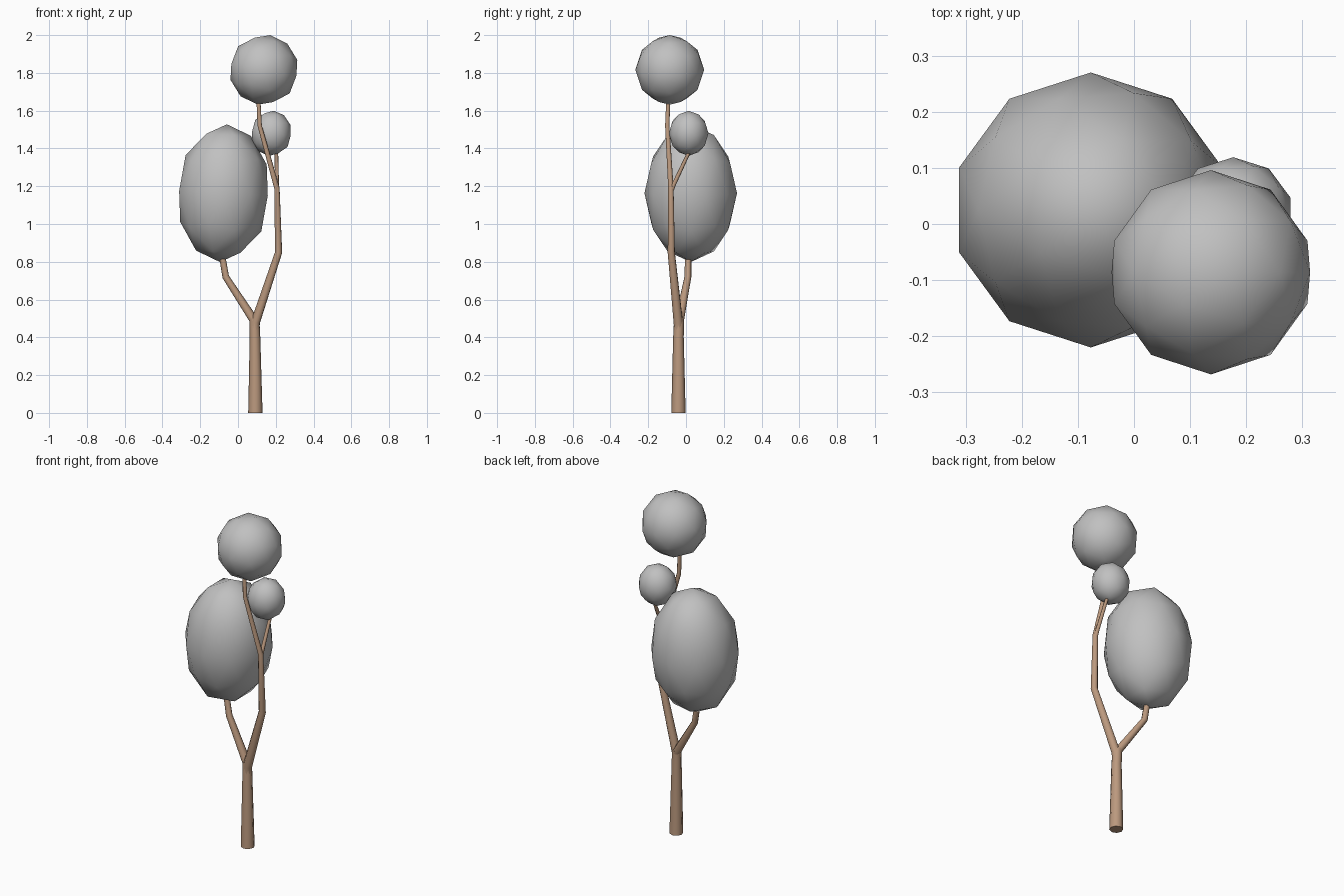
import bpy
from math import radians

cube = bpy.data.objects.get("Cube")
if cube:
    bpy.data.objects.remove(cube, do_unlink=True)


def make_material(name, rgb):
    mat = bpy.data.materials.new(name)
    mat.use_nodes = True
    mat.diffuse_color = (*rgb, 1)
    mat.node_tree.nodes["Principled BSDF"].inputs["Base Color"].default_value = (*rgb, 1)
    return mat


BARK = make_material("brown_bark", (0.50, 0.32, 0.21))
LEAF = make_material("grey_foliage", (0.53, 0.53, 0.53))


def limb(name, points):
    """Tapered eight-sided tube through (x, y, z, radius) points."""
    curve = bpy.data.curves.new(name, "CURVE")
    curve.dimensions = "3D"
    curve.bevel_depth = 1
    curve.bevel_resolution = 2
    curve.use_fill_caps = True
    spline = curve.splines.new("POLY")
    spline.points.add(len(points) - 1)
    for p, (x, y, z, r) in zip(spline.points, points):
        p.co = (x, y, z, 1)
        p.radius = r
    obj = bpy.data.objects.new(name, curve)
    bpy.context.collection.objects.link(obj)
    bpy.ops.object.select_all(action="DESELECT")
    bpy.context.view_layer.objects.active = obj
    obj.select_set(True)
    bpy.ops.object.convert(target="MESH")
    obj = bpy.context.object
    obj.name = name
    obj.data.materials.clear()
    obj.data.materials.append(BARK)
    bpy.ops.object.shade_smooth_by_angle(angle=radians(50))


def foliage(name, center, radii, tilt):
    """Faceted-outline, smooth-shaded leaf ball."""
    bpy.ops.mesh.primitive_ico_sphere_add(subdivisions=2, radius=1, location=center,
                                          rotation=tilt)
    obj = bpy.context.object
    obj.name = name
    obj.scale = radii
    obj.data.materials.append(LEAF)
    bpy.ops.object.shade_smooth()


# Trunk and branches
limb("trunk", [(0.092, -0.04, 0, 0.038), (0.09, -0.04, 0.4, 0.028),
               (0.087, -0.037, 0.5, 0.026)])
limb("main_branch", [(0.09, -0.04, 0.44, 0.024), (0.092, -0.041, 0.48, 0.026),
                     (0.215, -0.078, 0.85, 0.02), (0.206, -0.08, 1.19, 0.015),
                     (0.115, -0.099, 1.52, 0.012), (0.107, -0.093, 1.68, 0.011)])
limb("right_branch", [(0.09, -0.04, 0.44, 0.022), (0.085, -0.035, 0.49, 0.024),
                      (-0.065, 0.01, 0.72, 0.018), (-0.092, 0.012, 0.88, 0.016)])
limb("rear_twig", [(0.206, -0.08, 1.17, 0.012), (0.206, -0.064, 1.21, 0.011),
                   (0.203, 0.025, 1.4, 0.009)])

# Leaf balls
foliage("large_foliage", (-0.077, 0.025, 1.163), (0.247, 0.245, 0.365), (0, 0.05, 0))
foliage("top_foliage", (0.137, -0.086, 1.816), (0.184, 0.182, 0.187), (0, 0.18, 0))
foliage("small_foliage", (0.177, 0.014, 1.48), (0.108, 0.105, 0.12), (0, 0.1, 0))
